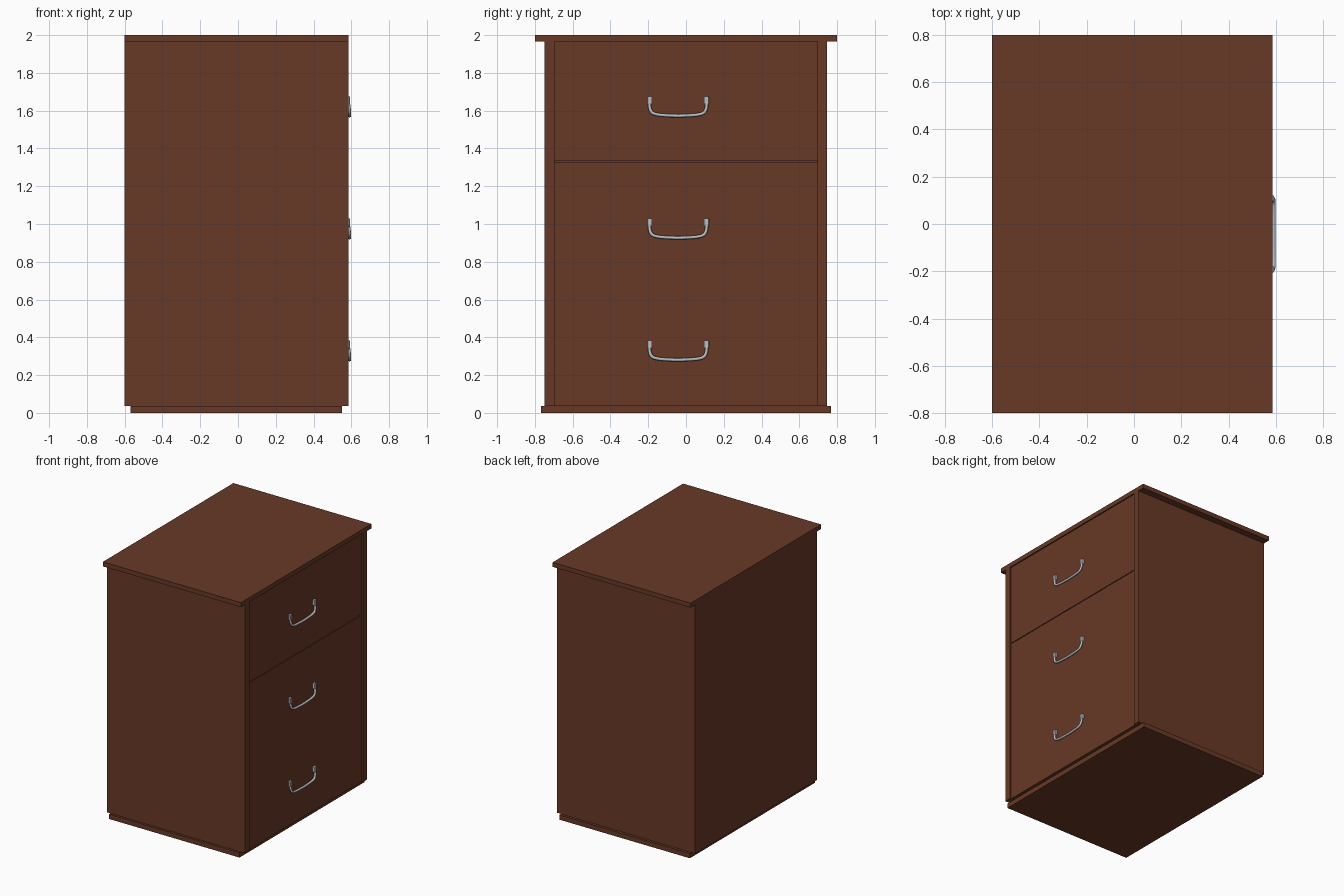
import bpy, bmesh, math
from mathutils import Matrix, Vector

if "Cube" in bpy.data.objects:
    bpy.data.objects.remove(bpy.data.objects["Cube"])


def material(name, color):
    m = bpy.data.materials.new(name)
    m.diffuse_color = (*color, 1)
    m.use_nodes = True
    m.node_tree.nodes["Principled BSDF"].inputs["Base Color"].default_value = m.diffuse_color
    return m


wood = material("brown_wood", (0.136, 0.041, 0.019))
metal = material("handle_metal", (0.5, 0.52, 0.54))


def box(name, x, y, z, mat=wood, bevel=0):
    bm = bmesh.new()
    size = Vector((x[1] - x[0], y[1] - y[0], z[1] - z[0]))
    bmesh.ops.create_cube(bm, size=1, matrix=Matrix.Diagonal((*size, 1)))
    me = bpy.data.meshes.new(name)
    bm.to_mesh(me)
    bm.free()
    me.materials.append(mat)
    ob = bpy.data.objects.new(name, me)
    ob.location = (sum(x) / 2, sum(y) / 2, sum(z) / 2)
    bpy.context.collection.objects.link(ob)
    if bevel:
        b = ob.modifiers.new("round", 'BEVEL')
        b.width, b.segments = bevel, 3
    return ob


# carcass: top slab, plinth, sides and back
BACK, FRONT, FACE = -0.6, 0.585, 0.575
box("top_slab", (BACK, FRONT), (-0.8, 0.8), (1.965, 2))
box("plinth", (-0.57, 0.55), (-0.767, 0.767), (0, 0.037))
box("side_panel_front", (BACK, FRONT), (-0.75, -0.695), (0.037, 1.965))
box("side_panel_back", (BACK, FRONT), (0.695, 0.747), (0.037, 1.965))
box("back_panel", (BACK, -0.57), (-0.695, 0.695), (0.037, 1.965))

# drawers: the lower two meet flush, a thin groove sits under the top one
drawers = {"bottom": (0.037, 0.684), "middle": (0.684, 1.329), "top": (1.335, 1.965)}
for name, z in drawers.items():
    box(name + "_drawer", (-0.57, FACE), (-0.695, 0.695), z)

# handles: bowed tube hanging between two small mounting blocks
MID = -0.042
half = [(0.151, 0.0), (0.151, -0.030), (0.145, -0.055), (0.134, -0.068),
        (0.110, -0.076), (0.060, -0.081)]
depth = [0.583, 0.586, 0.589, 0.590, 0.590, 0.590]
for name, top in zip(drawers, (0.384, 1.030, 1.676)):
    pts = [(d, -y, z) for (y, z), d in zip(half, depth)]
    pts += [(0.590, 0, -0.083)]
    pts += [(d, y, z) for (y, z), d in reversed(list(zip(half, depth)))]
    cu = bpy.data.curves.new(name + "_handle", 'CURVE')
    cu.dimensions = '3D'
    cu.bevel_depth = 0.009
    cu.bevel_resolution = 2
    cu.use_fill_caps = True
    sp = cu.splines.new('BEZIER')
    sp.bezier_points.add(len(pts) - 1)
    for bp, (x, y, z) in zip(sp.bezier_points, pts):
        bp.co = (x, MID + y, top - 0.02 + z)
        bp.handle_left_type = bp.handle_right_type = 'AUTO'
    sp.resolution_u = 4
    cu.materials.append(metal)
    bpy.context.collection.objects.link(bpy.data.objects.new(name + "_handle", cu))
    for side, s in (("left", -1), ("right", 1)):
        y = MID + s * 0.150
        box(f"{name}_handle_{side}_mount", (FACE - 0.003, 0.592),
            (y - 0.013, y + 0.013), (top - 0.042, top), metal, 0.003)
